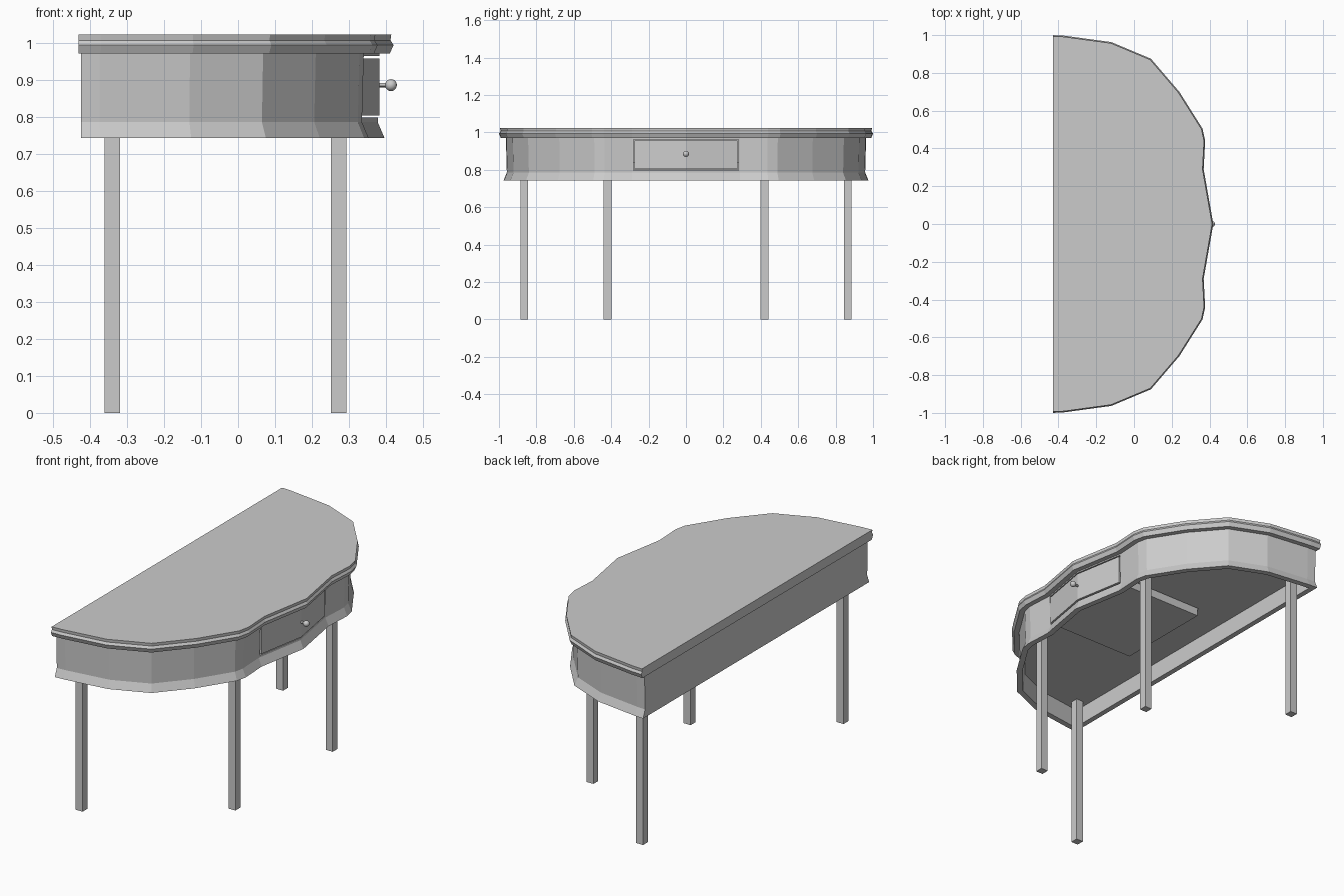
import bpy, bmesh
from mathutils import Vector, Matrix

if "Cube" in bpy.data.objects:
    bpy.data.objects.remove(bpy.data.objects["Cube"])

# Half of the table top outline (x, y), from back corner to front centre
HALF = [(-0.43, 1.0), (-0.37, 0.997), (-0.12, 0.963), (0.09, 0.875), (0.24, 0.70),
        (0.363, 0.505), (0.377, 0.44), (0.369, 0.29), (0.42, 0.0)]
OUTLINE = [Vector(p) for p in HALF + [(x, -y) for x, y in HALF[-2::-1]]]


def inset(d, back):
    """Outline moved inwards by d, with its flat back at x = back."""
    n = len(OUTLINE)
    pts = []
    for i, p in enumerate(OUTLINE):
        if i in (0, n - 1):
            pts.append(Vector((back, p.y - d if p.y > 0 else p.y + d)))
            continue
        a = (p - OUTLINE[i - 1]).normalized()
        b = (OUTLINE[i + 1] - p).normalized()
        na, nb = Vector((-a.y, a.x)), Vector((-b.y, b.x))
        m = (na + nb).normalized()
        pts.append(p - m * (d / m.dot(na)))
    return pts


def finish(name, bm):
    bmesh.ops.recalc_face_normals(bm, faces=bm.faces)
    me = bpy.data.meshes.new(name)
    bm.to_mesh(me)
    bm.free()
    ob = bpy.data.objects.new(name, me)
    bpy.context.collection.objects.link(ob)
    return ob


def loft(name, rings):
    """Closed solid through (points, z) rings, capped at both ends."""
    bm = bmesh.new()
    loops = [[bm.verts.new((p[0], p[1], z)) for p in pts] for pts, z in rings]
    n = len(loops[0])
    for lo, hi in zip(loops, loops[1:]):
        for i in range(n):
            j = (i + 1) % n
            bm.faces.new((lo[i], lo[j], hi[j], hi[i]))
    bm.faces.new(loops[0])
    bm.faces.new(loops[-1])
    return finish(name, bm)


def add_box(bm, lo, hi):
    lo, hi = Vector(lo), Vector(hi)
    mat = Matrix.Translation((lo + hi) / 2) @ Matrix.Diagonal((*(hi - lo), 1))
    bmesh.ops.create_cube(bm, size=1, matrix=mat)


def box(name, lo, hi):
    bm = bmesh.new()
    add_box(bm, lo, hi)
    return finish(name, bm)


# Table top with a moulded edge
loft("table_top", [(inset(0.010, -0.43), 0.97), (inset(0.0, -0.43), 0.993),
                   (inset(0.008, -0.43), 1.006), (inset(0.006, -0.43), 1.022)])

# Apron: flared skirt, hollow underneath up to the floor board
apron = loft("apron", [(inset(0.037, -0.424), 0.97), (inset(0.042, -0.424), 0.785),
                       (inset(0.024, -0.424), 0.742), (inset(0.055, -0.395), 0.742),
                       (inset(0.065, -0.395), 0.84)])

# Opening for the drawer
cutter = box("drawer_cutter", (-0.205, -0.282, 0.797), (0.6, 0.282, 0.963))
cutter.hide_render = True
mod = apron.modifiers.new("opening", 'BOOLEAN')
mod.operation = 'DIFFERENCE'
mod.solver = 'EXACT'
mod.object = cutter
bpy.context.view_layer.objects.active = apron
bpy.ops.object.modifier_apply(modifier=mod.name)
bpy.data.objects.remove(cutter)

# Drawer front, bent to follow the apron
pts = inset(0.037, -0.424)
mid, side = pts[len(HALF) - 1], pts[len(HALF) - 2]
W = 0.276
xs = mid.x + (side.x - mid.x) * W / side.y
front = [(xs, W), (mid.x, 0), (xs, -W), (xs - 0.03, -W), (mid.x - 0.03, 0), (xs - 0.03, W)]
loft("drawer_front", [(front, 0.803), (front, 0.957)])

# Drawer tray behind the front
bm = bmesh.new()
xf = xs - 0.025
add_box(bm, (-0.20, -W, 0.80), (xf, W, 0.815))
add_box(bm, (-0.20, -W, 0.815), (-0.185, W, 0.94))
for s in (-1, 1):
    ys = sorted((s * W, s * (W - 0.015)))
    add_box(bm, (-0.185, ys[0], 0.815), (xf, ys[1], 0.94))
finish("drawer_tray", bm)

# Knob: stem and ball
bm = bmesh.new()
bmesh.ops.create_cone(bm, cap_ends=True, segments=12, radius1=0.006, radius2=0.006, depth=0.04,
                      matrix=Matrix.Translation((0.39, 0, 0.885)) @ Matrix.Rotation(1.570796, 4, 'Y'))
bmesh.ops.create_uvsphere(bm, u_segments=16, v_segments=10, radius=0.016,
                          matrix=Matrix.Translation((0.413, 0, 0.885)))
knob = finish("knob", bm)
bpy.context.view_layer.objects.active = knob
knob.select_set(True)
bpy.ops.object.shade_smooth_by_angle()

# Four square legs reaching up to the floor board
R = 0.021
for label, x, y in (("back_leg", -0.34, 0.865), ("front_leg", 0.272, 0.42)):
    for s in (-1, 1):
        box(label, (x - R, s * y - R, 0), (x + R, s * y + R, 0.845))
